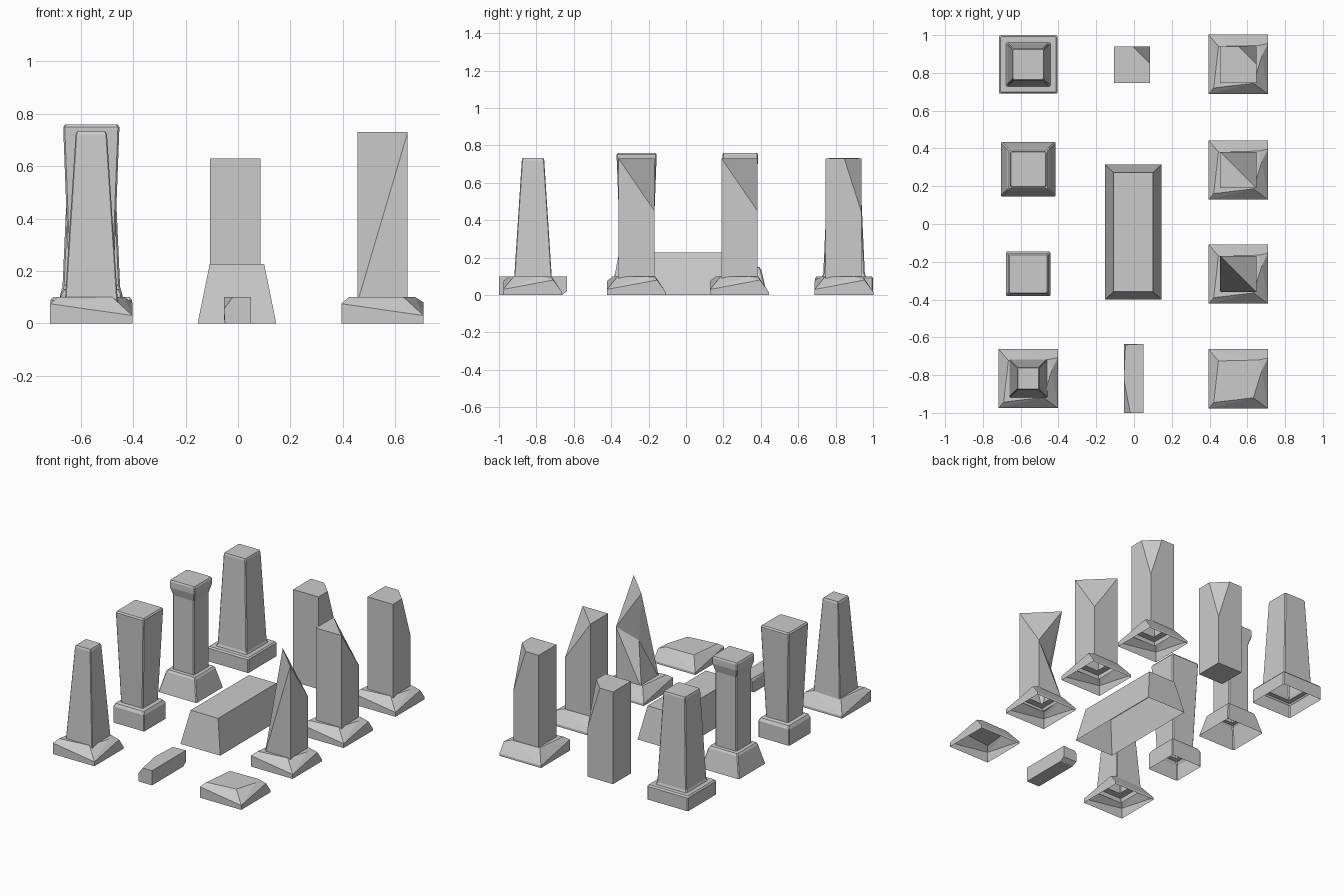
import bpy, bmesh
from math import radians
from mathutils import Vector

if "Cube" in bpy.data.objects:
    bpy.data.objects.remove(bpy.data.objects["Cube"])


def finish(bm, name, loc):
    bmesh.ops.recalc_face_normals(bm, faces=bm.faces)
    me = bpy.data.meshes.new(name)
    bm.to_mesh(me)
    bm.free()
    ob = bpy.data.objects.new(name, me)
    ob.location = (loc[0], loc[1], 0)
    bpy.context.collection.objects.link(ob)
    return ob


def hull(points):
    bm = bmesh.new()
    for p in points:
        bm.verts.new(p)
    bmesh.ops.convex_hull(bm, input=bm.verts[:])
    bmesh.ops.dissolve_limit(bm, angle_limit=radians(1), verts=bm.verts[:], edges=bm.edges[:])
    bm.normal_update()
    return bm


def drop_bottom(bm):
    low = min(v.co.z for v in bm.verts)
    faces = [f for f in bm.faces if all(v.co.z < low + 1e-4 for v in f.verts)]
    bmesh.ops.delete(bm, geom=faces, context='FACES_ONLY')


def ring_tower(name, loc, profile, c=0.006):
    """Stack of square rings with chamfered corners, open below and capped on top."""
    bm = bmesh.new()
    rings = []
    for h, z in profile:
        k = h - c
        pts = [(h, -k), (h, k), (k, h), (-k, h), (-h, k), (-h, -k), (-k, -h), (k, -h)]
        rings.append([bm.verts.new((x, y, z)) for x, y in pts])
    for a, b in zip(rings, rings[1:]):
        for i in range(8):
            j = (i + 1) % 8
            bm.faces.new((a[i], a[j], b[j], b[i]))
    bm.faces.new(rings[-1])
    finish(bm, name, loc)


def rough_pedestal(name, loc, hole=True):
    """Hand-cut stone base, hollow underneath, with a socket hole under the pillar."""
    w = 0.157
    bm = hull([(-w, -w, 0), (w, -w, 0), (w, w, 0), (-w, w, 0),
               (-w, -w, .075), (w, -w, .03), (w, .11, .08), (w, w, .015), (-w, w, .015),
               (-.105, .095, .1), (.105, .1, .1), (.125, .045, .1), (.08, -.1, .1), (-.13, -.125, .1)])
    drop_bottom(bm)
    if hole:
        top = [f for f in bm.faces if all(v.co.z > .099 for v in f.verts)]
        edges = list({e for f in top for e in f.edges})
        bmesh.ops.delete(bm, geom=top, context='FACES_ONLY')
        s = 0.05
        vs = [bm.verts.new((x, y, .1)) for x, y in ((-s, -s), (s, -s), (s, s), (-s, s))]
        edges += [bm.edges.new((vs[i], vs[(i + 1) % 4])) for i in range(4)]
        bmesh.ops.triangle_fill(bm, edges=edges, use_beauty=True, normal=Vector((0, 0, 1)))
    finish(bm, name, loc)


def cut_pillar(name, loc, z0, z1, cut_z, size, open_below=True):
    """Square pillar whose back right top corner is sliced off."""
    h = 0.096
    pts = [(-h, -h, z0), (h, -h, z0), (h, h, z0), (-h, h, z0),
           (-h, -h, z1), (h, -h, z1), (-h, h, z1), (h, h, cut_z),
           (h - size, h, z1), (h, h - size, z1)]
    bm = hull(pts)
    if open_below:
        drop_bottom(bm)
    finish(bm, name, loc)


LX, RX = -0.56, 0.552

# Left row: dressed pillars
ring_tower("wide_foot_pillar", (LX, .845),
           [(.155, 0), (.155, .09), (.147, .1), (.117, .1), (.111, .115), (.084, .72), (.08, .732)])
ring_tower("capped_pillar", (LX, .29),
           [(.145, 0), (.112, .135), (.103, .148), (.081, .15), (.081, .655), (.096, .71),
            (.096, .75), (.091, .76)])
ring_tower("flared_pillar", (LX, -.264),
           [(.118, 0), (.118, .11), (.107, .13), (.084, .135), (.107, .74), (.107, .75), (.1, .76)])
rough_pedestal("tapered_pillar_base", (LX, -.818))
ring_tower("tapered_pillar", (LX, -.818), [(.103, .07), (.1, .1), (.06, .72), (.055, .732)], .004)

# Right row: broken pillars on rough bases
for y in (.845, .286, -.265):
    rough_pedestal("rough_base", (RX, y))
rough_pedestal("empty_base", (RX, -.82), hole=False)
cut_pillar("chipped_pillar", (RX, .843), .07, .73, .44, .093)
cut_pillar("half_cut_pillar", (RX, .286), .07, .73, .45, .192)

# Splintered pillar: two slices meeting in a ridge, with a gouged back left edge
h, g = 0.096, 0.035
bm = bmesh.new()
fl, fr, br, bl, fr_t, bl_t, br_m, gouge = [bm.verts.new(p) for p in (
    (-h, -h, .08), (h, -h, .08), (h, h, .08), (-h, h, .08),
    (h, -h, .73), (-h, h, .73), (h, h, .45), (-g, g, .37))]
for f in ((fl, fr, fr_t), (fr, br, br_m, fr_t), (fr_t, br_m, bl_t), (fr_t, bl_t, fl),
          (bl_t, br_m, gouge), (br_m, bl, gouge), (br_m, br, bl), (bl_t, gouge, fl), (gouge, bl, fl)):
    bm.faces.new(f)
finish(bm, "splintered_pillar", (RX, -.265))

# Centre: loose chipped block
cut_pillar("loose_block", (-.01, .843), 0, .63, .34, .093, open_below=False)

# Centre: sloped plinth, hollow below
bm = hull([(sx * a, sy * b, z) for a, b, z in ((.15, .358, 0), (.104, .315, .226))
           for sx in (-1, 1) for sy in (-1, 1)])
drop_bottom(bm)
finish(bm, "sloped_plinth", (-.004, -.043))

# Centre: small fallen fragment with a chipped front left edge
bm = hull([(-.05, -1, 0), (.05, -1, 0), (.05, -.665, 0), (-.05, -.665, 0),
           (.05, -1, .1), (.05, -.635, .1), (-.054, -.635, .085), (-.045, -.64, .1),
           (-.054, -.82, .1), (-.02, -1, .1), (-.054, -1, .055), (.05, -.635, .02), (-.054, -.635, .02)])
finish(bm, "stone_fragment", (0, 0))
